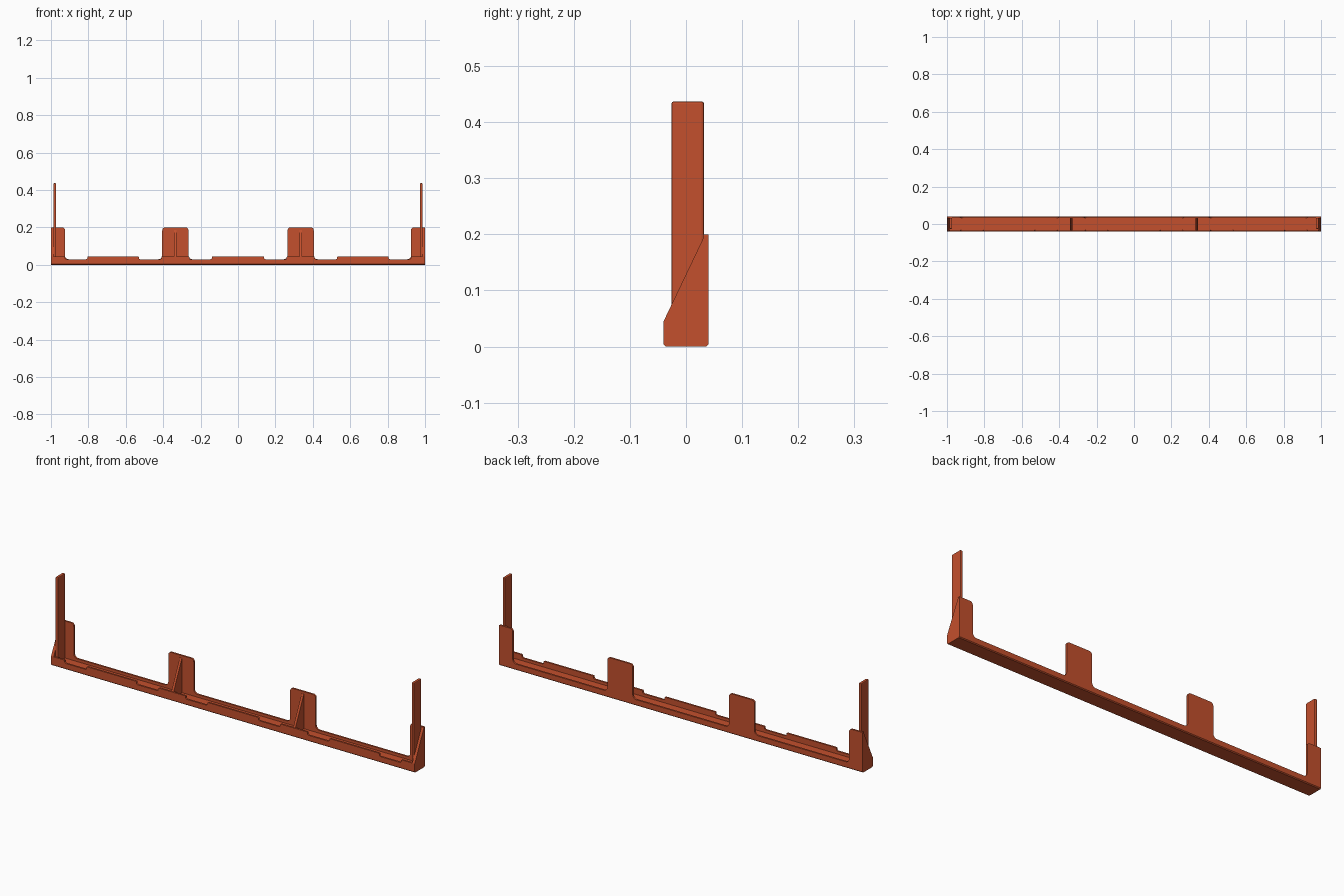
import bpy, bmesh, math
from mathutils import Vector

if "Cube" in bpy.data.objects:
    bpy.data.objects.remove(bpy.data.objects["Cube"])

mat = bpy.data.materials.new("terracotta_orange")
mat.diffuse_color = (0.55, 0.08, 0.026, 1)
mat.use_nodes = True
mat.node_tree.nodes["Principled BSDF"].inputs["Base Color"].default_value = mat.diffuse_color


def rounded(points, steps=5):
    """Outline from (u, v, radius) corners, each rounded by its radius."""
    out = []
    n = len(points)
    for i, (u, v, r) in enumerate(points):
        p = Vector((u, v))
        if r == 0:
            out.append(p)
            continue
        a = (Vector(points[i - 1][:2]) - p).normalized()
        b = (Vector(points[(i + 1) % n][:2]) - p).normalized()
        s, e = p + a * r, p + b * r
        c = p + (a + b) * r          # right-angle corners
        for k in range(steps + 1):
            t = k / steps * math.pi / 2
            out.append(c + (s - c) * math.cos(t) + (e - c) * math.sin(t))
    return out


def extrude(name, outline, axis, lo, hi, bevel=0):
    """Extrude a 2D outline along x (outline is y, z) or y (outline is x, z)."""
    def place(p, d):
        return (d, p[0], p[1]) if axis == "x" else (p[0], d, p[1])
    bm = bmesh.new()
    a = [bm.verts.new(place(p, lo)) for p in outline]
    b = [bm.verts.new(place(p, hi)) for p in outline]
    n = len(a)
    bm.faces.new(a)
    bm.faces.new(b[::-1])
    for i in range(n):
        j = (i + 1) % n
        bm.faces.new((a[i], b[i], b[j], a[j]))
    bmesh.ops.recalc_face_normals(bm, faces=bm.faces)
    mesh = bpy.data.meshes.new(name)
    bm.to_mesh(mesh)
    bm.free()
    mesh.materials.append(mat)
    obj = bpy.data.objects.new(name, mesh)
    bpy.context.collection.objects.link(obj)
    if bevel:
        mod = obj.modifiers.new("soft_edges", "BEVEL")
        mod.width = bevel
        mod.segments = 2
    return obj


RIM, LIP, TAB = 0.03, 0.045, 0.2
BACK, FRONT = 0.031, -0.031

# Base: shallow channel with chamfered bottom edges
extrude("base_channel", [(-0.036, 0), (0.036, 0), (0.04, 0.004), (0.04, RIM),
                         (BACK, RIM), (BACK, 0.016), (FRONT, 0.016),
                         (FRONT, RIM), (-0.04, RIM), (-0.04, 0.004)],
        "x", -1, 1)

# Front lip: raised runs separated by notches
c = 0.007
for i, (x0, x1) in enumerate([(-1, -0.925), (-0.805, -0.53), (-0.41, -0.26),
                              (-0.14, 0.14), (0.26, 0.41), (0.53, 0.805),
                              (0.925, 1)]):
    left = [(x0, RIM, 0), (x0, LIP, 0)] if x0 == -1 else \
        [(x0 - c, RIM, 0), (x0, RIM, c), (x0, LIP, 0.004)]
    right = [(x1, LIP, 0), (x1, RIM, 0)] if x1 == 1 else \
        [(x1, LIP, 0.004), (x1, RIM, c), (x1 + c, RIM, 0)]
    extrude(f"front_lip_{i}", rounded(left + right), "y", -0.04, FRONT)

f = 0.02
for s, side in ((-1, "left"), (1, "right")):
    # Back tabs with rounded tops and filleted feet
    extrude(f"middle_tab_{side}", rounded([
        (s * 0.265 - s * f, RIM, 0), (s * 0.265, RIM, f), (s * 0.265, TAB, 0.015),
        (s * 0.405, TAB, 0.015), (s * 0.405, RIM, f), (s * 0.405 + s * f, RIM, 0)]),
        "y", BACK, 0.04)
    extrude(f"end_tab_{side}", rounded([
        (s * 0.925 - s * f, RIM, 0), (s * 0.925, RIM, f), (s * 0.925, TAB, 0.015),
        (s, TAB, 0.003), (s, RIM, 0)]), "y", BACK, 0.04)

    # Sloping braces in front of the tabs
    mid = s * 0.335
    extrude(f"middle_brace_{side}", [(-0.036, 0.01), (0.033, 0.01), (0.033, 0.187),
                                     (0.029, 0.187), (-0.036, LIP)],
            "x", mid - 0.006, mid + 0.006)
    extrude(f"end_brace_{side}", [(-0.04, 0.004), (-0.036, 0), (0.036, 0),
                                  (0.04, 0.004), (0.04, 0.198), (0.033, 0.198),
                                  (-0.04, LIP)],
            "x", *sorted((s * 0.986, s)))

    # Tall thin end uprights
    extrude(f"upright_{side}", [(-0.026, 0.01), (0.032, 0.01),
                                (0.032, 0.437), (-0.026, 0.437)],
            "x", *sorted((s * 0.972, s * 0.987)), bevel=0.004)
